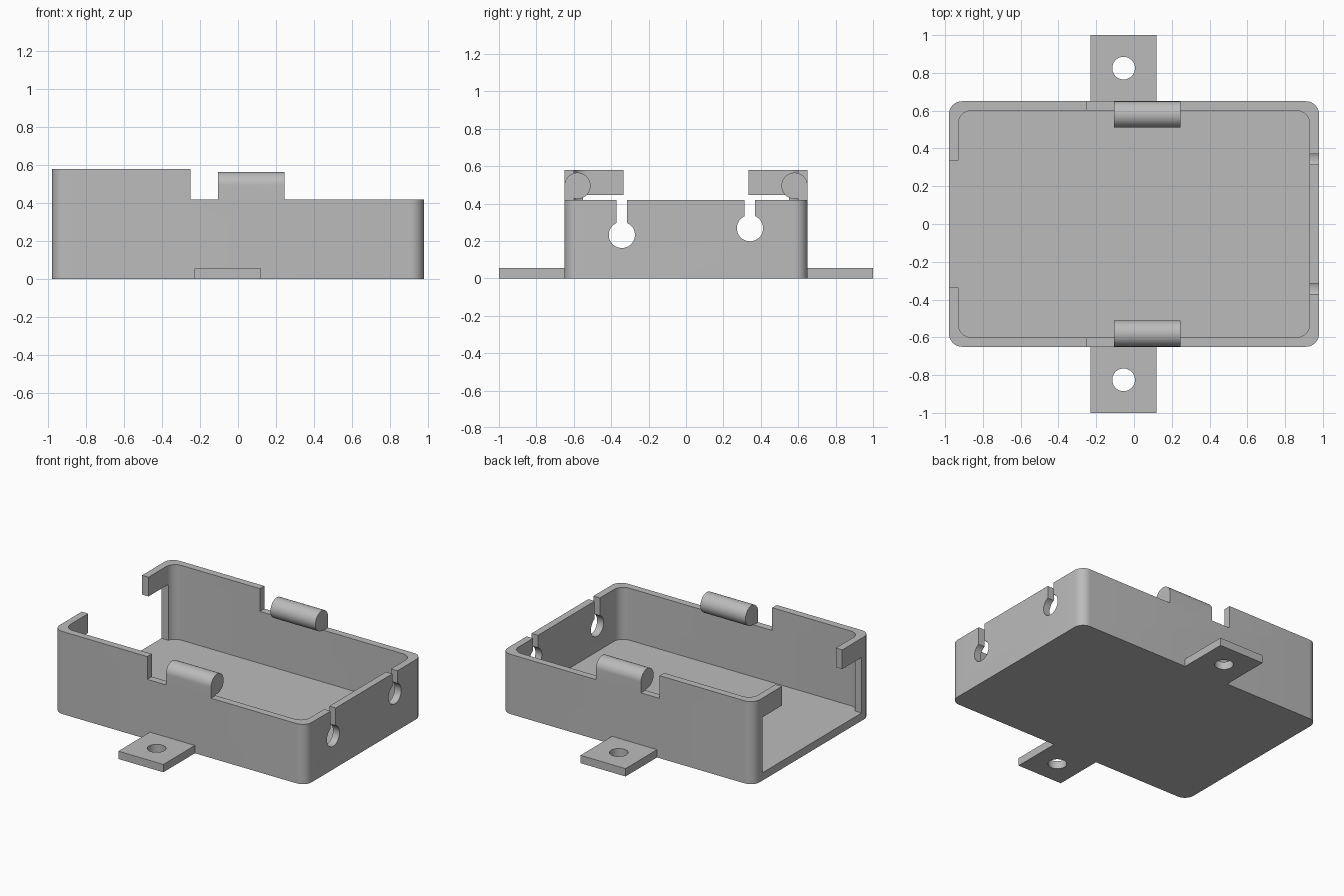
import bpy, bmesh, math
from mathutils import Matrix, Vector

if "Cube" in bpy.data.objects:
    bpy.data.objects.remove(bpy.data.objects["Cube"])

grey = bpy.data.materials.new("plain grey")
grey.use_nodes = True
colour = (0.5, 0.5, 0.5, 1)
grey.diffuse_color = colour
grey.node_tree.nodes["Principled BSDF"].inputs["Base Color"].default_value = colour


def finish(bm, name):
    bmesh.ops.recalc_face_normals(bm, faces=bm.faces)
    mesh = bpy.data.meshes.new(name)
    bm.to_mesh(mesh)
    bm.free()
    obj = bpy.data.objects.new(name, mesh)
    bpy.context.collection.objects.link(obj)
    mesh.materials.append(grey)
    return obj


def box(name, lo, hi, radius=0):
    """Box between two corners, optionally with rounded upright edges."""
    lo, hi = Vector(lo), Vector(hi)
    bm = bmesh.new()
    bmesh.ops.create_cube(bm, size=1, matrix=Matrix.Translation((lo + hi) / 2)
                          @ Matrix.Diagonal((*(hi - lo), 1)))
    if radius:
        upright = [e for e in bm.edges
                   if abs(e.verts[0].co.z - e.verts[1].co.z) > 0.01]
        bmesh.ops.bevel(bm, geom=upright, offset=radius, segments=10,
                        affect='EDGES', profile=0.5)
    return finish(bm, name)


def cylinder(name, centre, radius, length, axis):
    bm = bmesh.new()
    turn = Matrix.Rotation(math.pi / 2, 4, 'Y') if axis == 'X' else Matrix()
    bmesh.ops.create_cone(bm, cap_ends=True, segments=48, radius1=radius,
                          radius2=radius, depth=length,
                          matrix=Matrix.Translation(centre) @ turn)
    return finish(bm, name)


def combine(target, other, operation):
    mod = target.modifiers.new(operation.lower(), 'BOOLEAN')
    mod.object, mod.operation, mod.solver = other, operation, 'EXACT'
    bpy.context.view_layer.objects.active = target
    bpy.ops.object.modifier_apply(modifier=mod.name)
    bpy.data.objects.remove(other)


def smooth(obj):
    bpy.ops.object.select_all(action='DESELECT')
    obj.select_set(True)
    bpy.context.view_layer.objects.active = obj
    bpy.ops.object.shade_smooth_by_angle(angle=math.radians(30))


X, Y, WALL, FLOOR, TOP, RIM = 0.98, 0.65, 0.05, 0.055, 0.58, 0.42

# Tray with rounded corners, hollow inside
tray = box("tray", (-X, -Y, 0), (X, Y, TOP), 0.07)
combine(tray, box("hollow", (WALL - X, WALL - Y, FLOOR),
                  (X - WALL, Y - WALL, 1), 0.07), 'DIFFERENCE')
# Lower rim towards the left end
combine(tray, box("rim_cut", (-0.25, -1, RIM), (1.2, 1, 1)), 'DIFFERENCE')
# Open end, leaving two short arms above the opening
combine(tray, box("end_opening", (-1.2, -0.55, FLOOR), (-0.9, 0.55, 0.445)), 'DIFFERENCE')
combine(tray, box("arm_gap", (-1.2, -0.335, 0.3), (-0.9, 0.335, 1)), 'DIFFERENCE')
# Keyhole cable slots
for y, z in ((0.342, 0.268), (-0.343, 0.232)):
    combine(tray, box("slot", (0.9, y - 0.028, z), (1.1, y + 0.028, 1)), 'DIFFERENCE')
    combine(tray, cylinder("cable_hole", (X, y, z), 0.07, 0.2, 'X'), 'DIFFERENCE')
smooth(tray)

for side, name in ((-1, "front"), (1, "back")):
    # Round snap bar carried by a short raised piece of wall
    clip = cylinder(name + "_clip", (0.07, side * 0.58, 0.495), 0.07, 0.35, 'X')
    ys = sorted((side * (Y - WALL), side * Y))
    combine(clip, box("support", (-0.105, ys[0], RIM), (0.245, ys[1], 0.495)), 'UNION')
    smooth(clip)

    # Mounting tab with a screw hole
    ys = sorted((side * Y, side))
    tab = box(name + "_mounting_tab", (-0.23, ys[0], 0), (0.12, ys[1], 0.055))
    combine(tab, cylinder("screw_hole", (-0.055, side * 0.825, 0), 0.06, 0.4, 'Z'), 'DIFFERENCE')
    smooth(tab)
